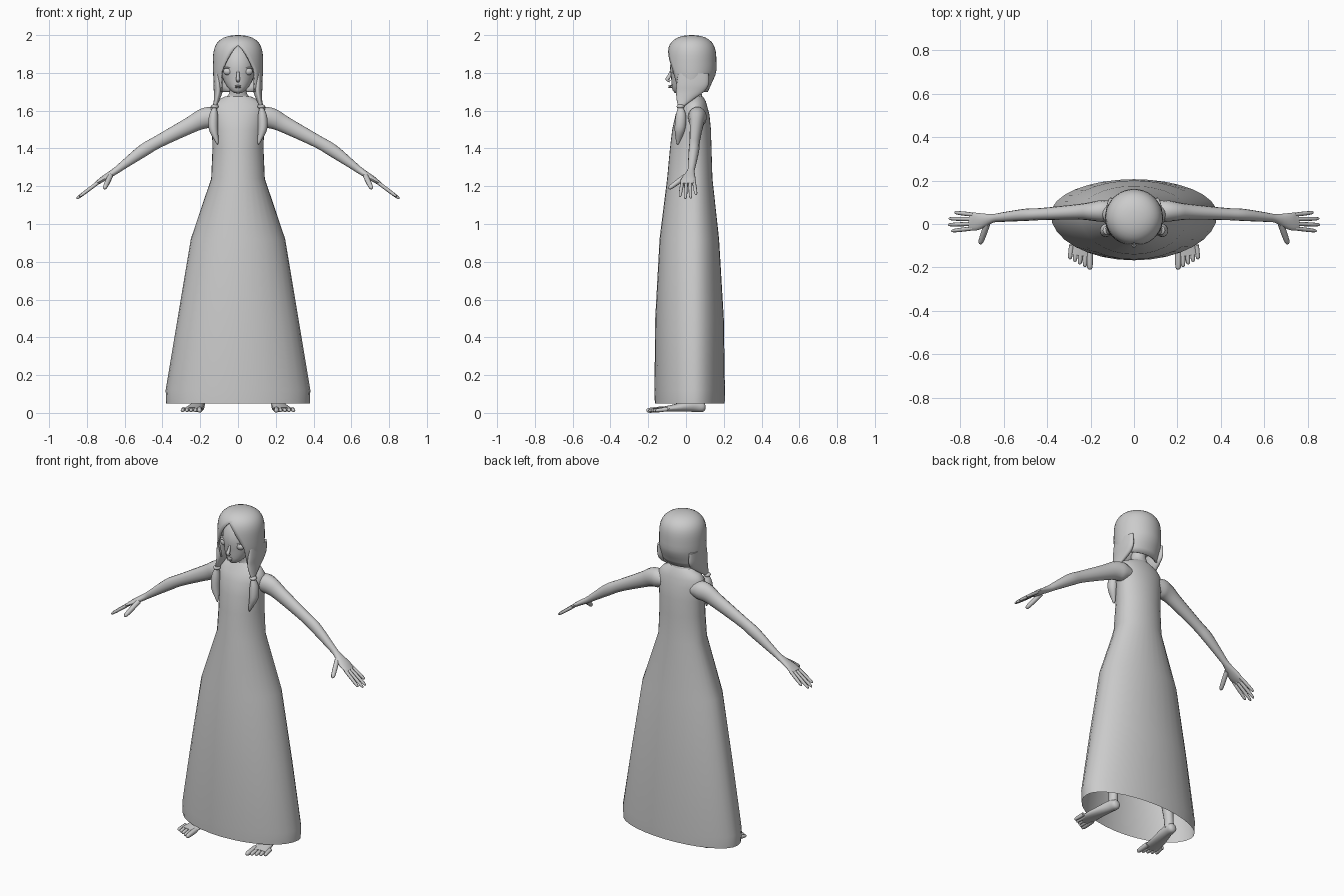
import bpy, bmesh
from math import sin, cos, asin, pi, tau, radians
from mathutils import Vector

if "Cube" in bpy.data.objects:
    bpy.data.objects.remove(bpy.data.objects["Cube"])

shade = (.6, .6, .6, 1)
grey = bpy.data.materials.new("plain grey")
grey.use_nodes = True
grey.diffuse_color = shade
grey.node_tree.nodes["Principled BSDF"].inputs["Base Color"].default_value = shade


def skin(name, rings, closed=True, caps=True):
    """Join equal rings of points into one smooth surface."""
    bm = bmesh.new()
    rows = [[bm.verts.new(point) for point in ring] for ring in rings]
    count = len(rows[0])
    for lower, upper in zip(rows, rows[1:]):
        for i in range(count if closed else count - 1):
            j = (i + 1) % count
            bm.faces.new((lower[i], lower[j], upper[j], upper[i]))
    if caps:
        bm.faces.new(rows[0])
        bm.faces.new(rows[-1])
    bmesh.ops.remove_doubles(bm, verts=bm.verts, dist=.0001)
    bmesh.ops.recalc_face_normals(bm, faces=bm.faces)
    mesh = bpy.data.meshes.new(name)
    bm.to_mesh(mesh)
    bm.free()
    mesh.materials.append(grey)
    part = bpy.data.objects.new(name, mesh)
    bpy.context.collection.objects.link(part)
    bpy.ops.object.select_all(action="DESELECT")
    part.select_set(True)
    bpy.context.view_layer.objects.active = part
    bpy.ops.object.shade_smooth_by_angle(angle=radians(60))
    return part


def smooth(stations, steps=4):
    """Flowing curve through every station, whatever each one holds."""
    keys = [Vector(station) for station in stations]
    keys = [keys[0], *keys, keys[-1]]
    result = []
    for a, b, c, d in zip(keys, keys[1:], keys[2:], keys[3:]):
        start, end = (c - a) / 2, (d - b) / 2
        for i in range(steps):
            t = i / steps
            bend = (c - b) * 3 - start * 2 - end
            result.append(b + start * t + bend * t ** 2 + ((b - c) * 2 + start + end) * t ** 3)
    return result + [keys[-1]]


def oval(x, z, half, front, back, mid, gap=0, count=32):
    """Level ring with separate front and back depths; a gap leaves the front open."""
    ring = []
    for i in range(count + 1):
        turn = gap + (tau - 2 * gap) * i / count
        depth = mid - front if cos(turn) > 0 else back - mid
        ring.append((x + half * sin(turn), mid - depth * cos(turn), z))
    return ring


def tube(name, stations, side=1, up=(0, 0, 1), count=14):
    """Limb through stations of x, y, z, width and height."""
    path = smooth(stations)
    points = [Vector((station[0] * side, station[1], station[2])) for station in path]
    rings = []
    for i, point in enumerate(points):
        ahead = (points[min(i + 1, len(points) - 1)] - points[max(i - 1, 0)]).normalized()
        across = ahead.cross(Vector(up)).normalized() * path[i][3]
        top = across.normalized().cross(ahead) * path[i][4]
        rings.append([point + across * cos(tau * k / count) + top * sin(tau * k / count) for k in range(count)])
    return skin(name, rings)


def digit(name, root, tip, radius, side):
    """Rounded finger or toe."""
    root, tip = Vector(root), Vector(tip)
    stations = []
    for along, size in ((0, 1), (.5, 1), (.9, .8), (1, .2)):
        stations.append((*root.lerp(tip, along), radius * size, radius * size))
    return tube(name, stations, side, count=8)


def ball(name, centre, size, shape=Vector, count=24):
    """Ellipsoid, optionally reshaped by a rule on its unit sphere."""
    rings = []
    for i in range(count // 2 + 1):
        tilt = pi - tau * i / count
        ring = []
        for k in range(count):
            turn = tau * k / count
            unit = shape((sin(tilt) * cos(turn), sin(tilt) * sin(turn), cos(tilt)))
            ring.append(Vector(centre) + unit * Vector(size))
        rings.append(ring)
    return skin(name, rings, caps=False)


def jaw(unit):
    """Narrow the head and bring it forward towards the chin."""
    x, y, z = unit
    drop = max(0, -z)
    return Vector((x * (1 - .15 * drop), y * (1 - .2 * drop) - .6 * drop ** 2, z))


def sweep(name, stations, side):
    """Hair strand from stations of height, x, half width, front and back."""
    return skin(name, [oval(x * side, z, half, front, back, (front + back) / 2)
                       for z, x, half, front, back in smooth(stations)])


# Long dress, open at the hem: height, half width, front, back
dress = [(.05, .38, -.165, .205), (.12, .383, -.167, .206), (.5, .32, -.163, .2), (.92, .25, -.14, .175),
         (1.24, .142, -.1, .14), (1.4, .135, -.085, .135), (1.5, .138, -.073, .132), (1.58, .147, -.055, .124),
         (1.62, .145, -.035, .113), (1.65, .12, -.015, .105), (1.675, .068, 0, .09)]
skin("dress", [oval(0, *row, .045) for row in dress], caps=False)

# Neck, head and face
tube("neck", [(0, .045, 1.62, .1, .06), (0, .045, 1.67, .062, .043), (0, .04, 1.7, .045, .042),
              (0, .035, 1.76, .044, .044)], up=(0, 1, 0))
ball("head", (0, .02, 1.825), (.095, .105, .135), jaw)
tube("nose", [(0, -.08, 1.81, .006, .006), (0, -.09, 1.78, .009, .01), (0, -.1, 1.766, .011, .009),
              (0, -.085, 1.755, .008, .006)], up=(0, 1, 0))
for lip, height in (("upper_lip", 1.731), ("lower_lip", 1.723)):
    ball(lip, (0, -.083, height), (.016, .012, .004))

# Domed hair cap that parts at the forehead
rings = []
for i in range(17):
    z = 1.7 + .3 * sin(pi / 2 * i / 16)
    dome = max(0, 1 - max(0, (z - 1.83) / .17) ** 4) ** .45
    nape = max(0, 1.8 - z)
    half = (.133 - .1 * nape) * dome
    opening = .09 * min(1, max(0, (1.945 - z) / .14) ** .7)
    gap = asin(opening / half) if opening else 0
    rings.append(oval(0, z, half, .03 - (.132 - .3 * nape) * dome, .03 + (.131 - .45 * nape) * dome, .03, gap))
cap = skin("hair_cap", rings, closed=False, caps=False)
thick = cap.modifiers.new("thickness", "SOLIDIFY")
thick.thickness = .01
thick.offset = -1

# Limb stations: x, y, z, width, height
arm = [(.1, .06, 1.565, .045, .04), (.145, .06, 1.565, .05, .056), (.19, .058, 1.555, .044, .054),
       (.25, .056, 1.525, .036, .045), (.42, .046, 1.437, .028, .034), (.5, .042, 1.39, .028, .034),
       (.6, .032, 1.317, .022, .023), (.65, .026, 1.28, .02, .018), (.72, .012, 1.235, .04, .014),
       (.755, .012, 1.211, .04, .009)]
leg = [(.09, .04, 1, .08, .08), (.14, .03, .55, .05, .05), (.175, .05, .35, .045, .05),
       (.2, .06, .12, .026, .03), (.203, .062, .04, .028, .03)]
foot = [(.203, .103, .03, .01, .01), (.204, .09, .031, .026, .027), (.21, .04, .038, .032, .033),
        (.23, -.06, .026, .044, .02), (.243, -.145, .017, .05, .011)]
# Hair stations: height, x, half width, front, back
lock = [(1.8, .108, .02, -.04, .12), (1.74, .106, .024, -.05, .12), (1.7, .105, .023, -.052, .095),
        (1.66, .112, .016, -.05, .04), (1.62, .122, .009, -.042, -.015)]
tail = [(1.62, .124, .01, -.042, -.015), (1.57, .13, .024, -.055, 0), (1.5, .13, .024, -.06, -.005),
        (1.44, .113, .01, -.053, -.03), (1.42, .109, .002, -.047, -.04)]

for name, side in (("left", 1), ("right", -1)):
    ball(f"{name}_eye", (.053 * side, -.055, 1.808), (.025, .018, .02))
    ball(f"{name}_eyelid", (.053 * side, -.058, 1.827), (.029, .016, .004))
    sweep(f"{name}_hair_lock", lock, side)
    sweep(f"{name}_hair_tail", tail, side)
    ball(f"{name}_hair_band", (.123 * side, -.029, 1.622), (.021, .021, .012))

    # Arm and hand
    tube(f"{name}_arm", arm, side)
    for i, reach in enumerate((.84, .855, .852, .825)):
        y = .021 * i - .02
        tip = (reach, y * 1.35 - .005, 1.22 - (reach - .74) * .75)
        digit(f"{name}_finger_{i + 1}", (.74, y, 1.22), tip, .0095, side)
    digit(f"{name}_thumb", (.675, 0, 1.255), (.708, -.092, 1.187), .014, side)

    # Leg and foot
    tube(f"{name}_leg", leg, side, up=(0, 1, 0))
    tube(f"{name}_foot", foot, side)
    for i in range(5):
        x = .203 + .021 * i
        tip = (x + .002 * i, .012 * i - .21, .012)
        digit(f"{name}_toe_{i + 1}", (x, .006 * i - .12, .02), tip, .011 if i else .0145, side)
